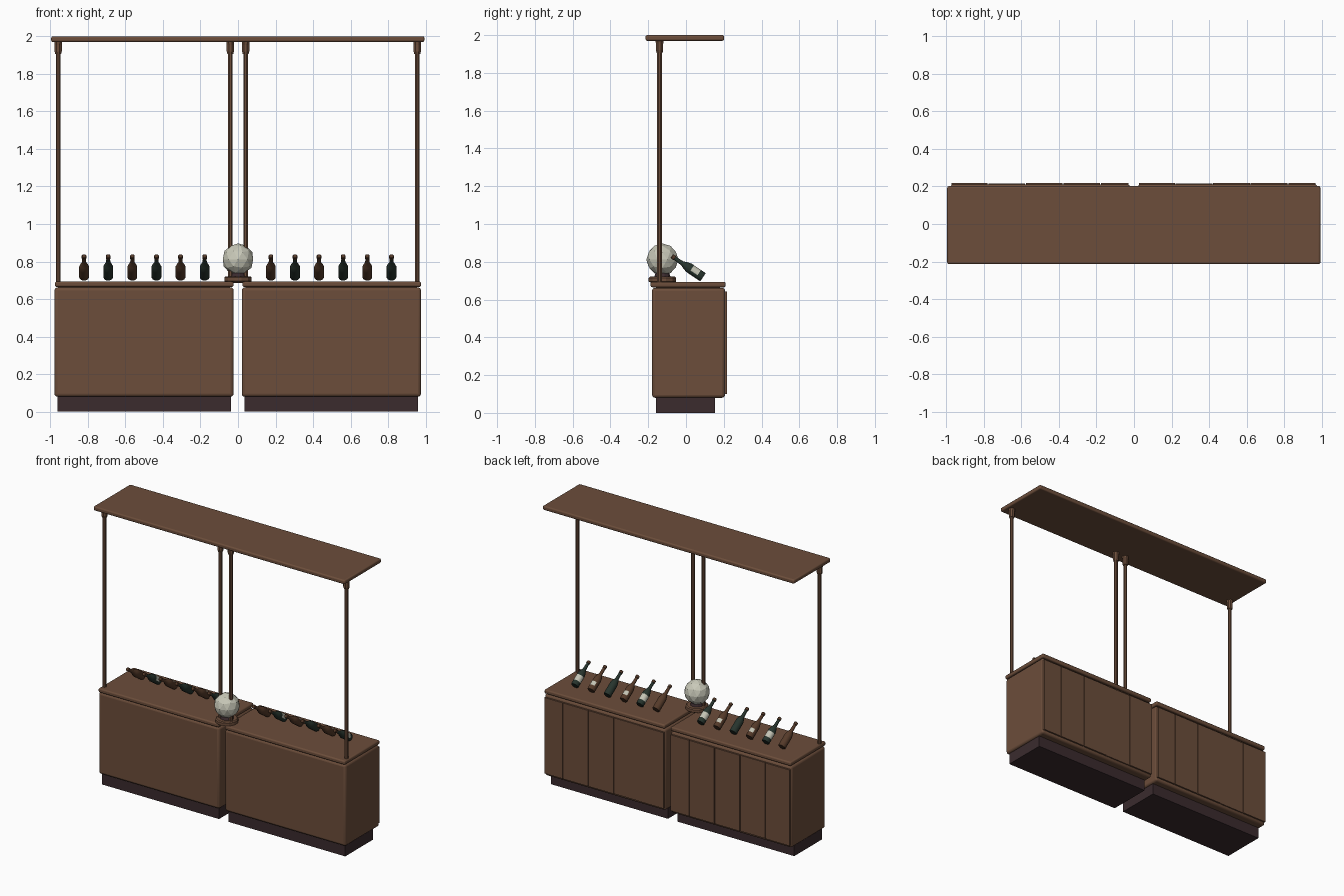
import bpy, math

cube = bpy.data.objects.get("Cube")
if cube:
    bpy.data.objects.remove(cube, do_unlink=True)


def material(name, r, g, b):
    m = bpy.data.materials.new(name)
    m.use_nodes = True
    m.diffuse_color = (r, g, b, 1)
    m.node_tree.nodes["Principled BSDF"].inputs["Base Color"].default_value = (r, g, b, 1)
    return m


WOOD = material("warm_wood", 0.15, 0.075, 0.043)
PLINTH = material("dark_plinth", 0.043, 0.024, 0.027)
BROWN = material("brown_glass", 0.09, 0.042, 0.022)
GREEN = material("green_glass", 0.02, 0.034, 0.026)
LABEL = material("cream_label", 0.55, 0.55, 0.46)
GLOBE = material("frosted_globe", 0.58, 0.58, 0.48)


def smooth(obj):
    bpy.ops.object.select_all(action="DESELECT")
    obj.select_set(True)
    bpy.context.view_layer.objects.active = obj
    bpy.ops.object.shade_smooth_by_angle(angle=math.radians(40))


def box(name, x, y, z, mat, bevel=0.0):
    """Box from (min, max) pairs, with optional rounded edges."""
    bpy.ops.mesh.primitive_cube_add(size=1)
    obj = bpy.context.object
    obj.name = name
    obj.location = [(a + b) / 2 for a, b in (x, y, z)]
    obj.scale = [b - a for a, b in (x, y, z)]
    bpy.ops.object.transform_apply(location=False, rotation=False, scale=True)
    obj.data.materials.append(mat)
    if bevel:
        mod = obj.modifiers.new("rounded_edges", "BEVEL")
        mod.width = bevel
        mod.segments = 3
        smooth(obj)
    return obj


def lathe(name, profile, sides, mats, location):
    """Closed solid of revolution from (radius, height) points."""
    verts, faces = [], []
    for r, h in profile:
        for i in range(sides):
            a = math.tau * (i + 0.5) / sides
            verts.append((r * math.cos(a), r * math.sin(a), h))
    for k in range(len(profile) - 1):
        for i in range(sides):
            j = (i + 1) % sides
            a, b = k * sides, (k + 1) * sides
            faces.append((a + i, a + j, b + j, b + i))
    faces.append(tuple(reversed(range(sides))))
    faces.append(tuple(range(len(verts) - sides, len(verts))))
    mesh = bpy.data.meshes.new(name)
    mesh.from_pydata(verts, [], faces)
    for m in mats:
        mesh.materials.append(m)
    obj = bpy.data.objects.new(name, mesh)
    obj.location = location
    bpy.context.collection.objects.link(obj)
    return obj


# Canopy board
box("canopy", (-0.995, 0.993), (-0.214, 0.202), (1.97, 2.0), WOOD, 0.009)

# Two counters, each with plinth, body, worktop and back doors
for side, x0 in (("right", -0.978), ("left", 0.02)):
    x1 = x0 + 0.955
    box(side + "_plinth", (x0 + 0.015, x1 - 0.015), (-0.16, 0.153), (0, 0.085), PLINTH)
    box(side + "_cabinet", (x0, x1), (-0.18, 0.207), (0.08, 0.662), WOOD, 0.016)
    box(side + "_worktop", (x0 + 0.003, x1), (-0.187, 0.21), (0.665, 0.694), WOOD, 0.009)
    box(side + "_worktop_core", (x0 + 0.02, x1 - 0.02), (-0.16, 0.18), (0.65, 0.68), WOOD)
    seams = [x0 + 0.005] + [x0 + 0.2 * k for k in (1, 2, 3, 4)] + [x1 - 0.005]
    for n, (a, b) in enumerate(zip(seams, seams[1:])):
        depth = 0.215 if n == 1 else 0.218
        box(f"{side}_back_door_{n + 1}", (a + 0.002, b - 0.002), (0.2, depth), (0.1, 0.642), WOOD)

# Posts with collars under the canopy
for n, x in enumerate((-0.958, -0.041, 0.041, 0.955)):
    post = lathe(f"post_{n + 1}", [(0.0135, 0.69), (0.0135, 1.96)], 8, [WOOD], (x, -0.14, 0))
    collar = lathe(f"post_collar_{n + 1}",
                   [(0.017, 1.905), (0.021, 1.92), (0.021, 1.955), (0.023, 1.972)],
                   8, [WOOD], (x, -0.14, 0))
    smooth(post)

# Faceted globe lamp on a round foot
lathe("globe_foot", [(0.055, 0.685), (0.075, 0.695), (0.075, 0.715), (0.068, 0.721)],
      12, [WOOD], (0, -0.125, 0))
lathe("globe_neck", [(0.045, 0.72), (0.035, 0.745)], 12, [PLINTH], (0, -0.125, 0))
bpy.ops.mesh.primitive_ico_sphere_add(subdivisions=2, radius=0.085, location=(0, -0.125, 0.812))
bpy.context.object.name = "globe"
bpy.context.object.data.materials.append(GLOBE)

# Bottles leaning towards the front, labels on their upper side
BOTTLE = [(0.024, 0), (0.027, 0.004), (0.027, 0.03), (0.027, 0.06), (0.027, 0.075),
          (0.027, 0.09), (0.021, 0.112), (0.012, 0.132), (0.010, 0.18),
          (0.013, 0.181), (0.013, 0.197), (0.010, 0.2)]
LABEL_TOP = {"big": 0.076, "small": 0.061, "none": 0}
LABEL_FACING = {"big": -0.1, "small": 0.5, "none": 2}
labels = ["none", "big", "small", "none", "small", "big"]
for side, start in (("right", -0.82), ("left", 0.175)):
    for n in range(6):
        glass = BROWN if n % 2 == 0 else GREEN
        kind = labels[(n + 1) % 6 - 1] if n == 0 else ["none", "big", "small", "none", "small", "big"][n]
        bottle = lathe(f"{side}_bottle_{n + 1}", BOTTLE, 12, [glass, LABEL, BROWN],
                       (start + 0.1285 * n, 0.09, 0.718))
        bottle.rotation_euler.x = math.radians(56)
        for p in bottle.data.polygons:
            if 0.03 < p.center.z < LABEL_TOP[kind] and p.normal.y > LABEL_FACING[kind]:
                p.material_index = 1
            elif p.center.z > 0.1805:
                p.material_index = 2
        smooth(bottle)
